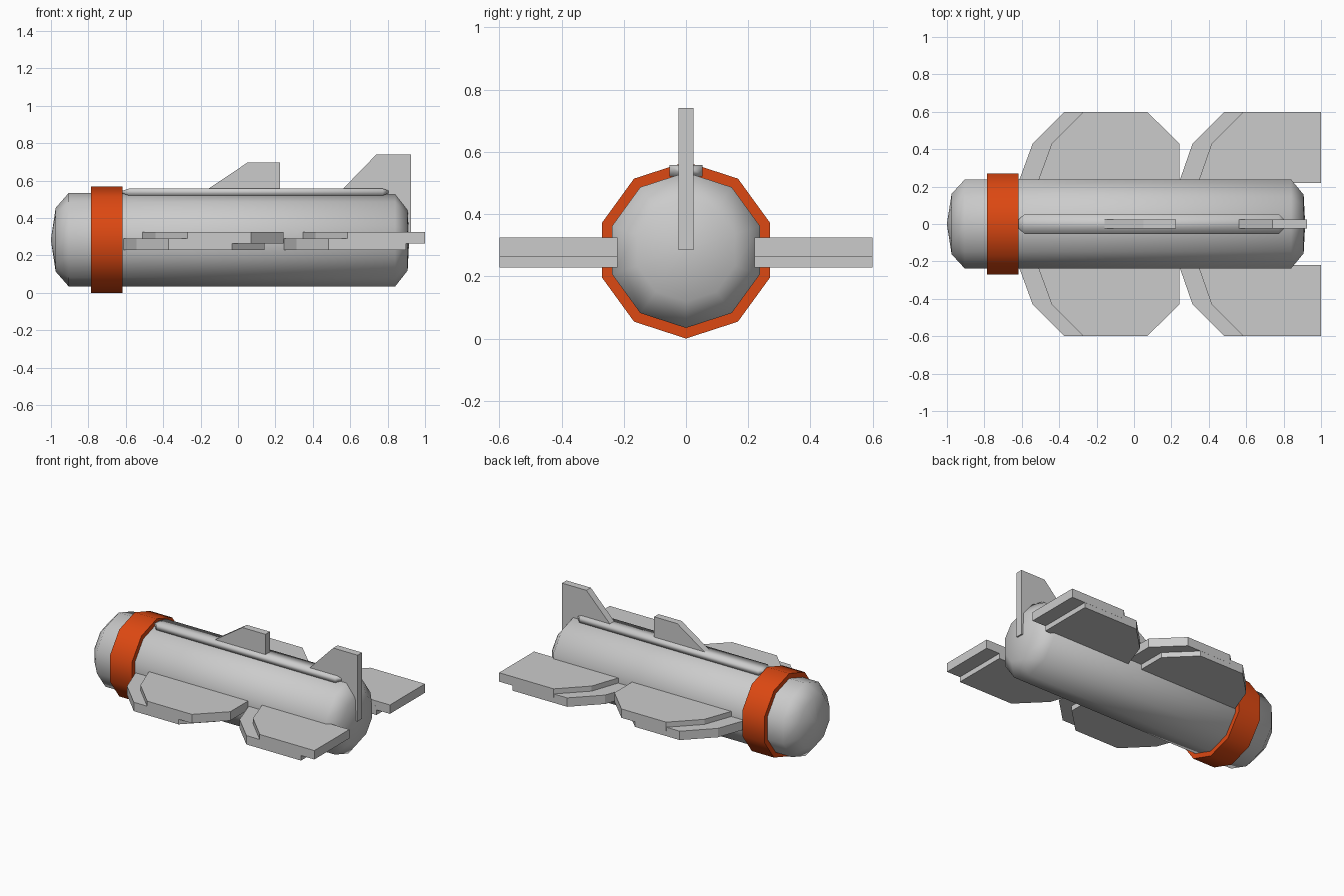
import bpy, bmesh
from math import sin, cos, pi, radians

if "Cube" in bpy.data.objects:
    bpy.data.objects.remove(bpy.data.objects["Cube"])

AXIS_Z = 0.284


def finish(name, bm, smooth=None, color=None):
    bmesh.ops.recalc_face_normals(bm, faces=bm.faces[:])
    me = bpy.data.meshes.new(name)
    bm.to_mesh(me)
    bm.free()
    ob = bpy.data.objects.new(name, me)
    bpy.context.collection.objects.link(ob)
    if smooth:
        bpy.ops.object.select_all(action='DESELECT')
        bpy.context.view_layer.objects.active = ob
        ob.select_set(True)
        bpy.ops.object.shade_smooth_by_angle(angle=radians(smooth))
    if color:
        mat = bpy.data.materials.new(name + "_paint")
        mat.diffuse_color = color
        mat.use_nodes = True
        mat.node_tree.nodes["Principled BSDF"].inputs["Base Color"].default_value = mat.diffuse_color
        me.materials.append(mat)
    return ob


def loft(name, rings, smooth, color=None):
    """Skin a list of equal-length point rings and cap both ends."""
    bm = bmesh.new()
    rings = [[bm.verts.new(p) for p in ring] for ring in rings]
    n = len(rings[0])
    for a, b in zip(rings, rings[1:]):
        for i in range(n):
            j = (i + 1) % n
            bm.faces.new((a[i], a[j], b[j], b[i]))
    bm.faces.new(rings[0])
    bm.faces.new(rings[-1])
    bmesh.ops.remove_doubles(bm, verts=bm.verts[:], dist=1e-5)
    return finish(name, bm, smooth, color)


def turned(name, profile, smooth, color=None, sides=10):
    rings = [[(x, r * sin(2 * pi * i / sides), AXIS_Z + r * cos(2 * pi * i / sides))
              for i in range(sides)] for x, r in profile]
    return loft(name, rings, smooth, color)


def slab(name, outline, to3d, lo, hi):
    """Extrude a 2D outline between two offsets."""
    return loft(name, [[to3d(u, v, w) for u, v in outline] for w in (lo, hi)], None)


# Ten-sided hull with domed ends
turned("hull", [(-1.0, 0.005), (-0.975, 0.17), (-0.905, 0.25),
                (0.84, 0.25), (0.907, 0.165), (0.915, 0.005)], 60)

# Orange collar
turned("collar", [(-0.785, 0.24), (-0.785, 0.284), (-0.617, 0.284), (-0.617, 0.24)],
       50, (0.72, 0.065, 0.006, 1))

# Raised spine with tapered ends
spine = [(-0.618, 0.022, 0.007), (-0.585, 0.053, 0.018),
         (0.775, 0.053, 0.018), (0.806, 0.022, 0.007)]
loft("spine", [[(x, sy * w, 0.539 + sz * h)
                for sy, sz in ((-1, -1), (1, -1), (1, 1), (-1, 1))]
               for x, w, h in spine], 95)

# Upright fins
fins = {
    "dorsal_fin": [(-0.19, 0.535), (-0.16, 0.555), (0.05, 0.696), (0.225, 0.696), (0.225, 0.535)],
    "tail_fin": [(0.56, 0.555), (0.74, 0.74), (0.925, 0.74), (0.925, 0.285), (0.8, 0.285), (0.56, 0.5)],
}
for name, outline in fins.items():
    slab(name, outline, lambda x, z, y: (x, y, z), -0.024, 0.024)

# Two pairs of double-layered wings; the lower layer is shifted forward
wings = {
    "front_wing": [(-0.517, 0.22), (-0.44, 0.43), (-0.27, 0.6),
                   (0.07, 0.6), (0.243, 0.43), (0.243, 0.22)],
    "rear_wing": [(0.342, 0.22), (0.415, 0.43), (0.585, 0.6), (1.0, 0.6), (1.0, 0.22)],
}
for name, outline in wings.items():
    for side, s in (("left", 1), ("right", -1)):
        slab(f"{name}_{side}_upper", outline,
             lambda x, y, z: (x, s * y, z), 0.264, 0.325)
        slab(f"{name}_{side}_lower", outline,
             lambda x, y, z: (x - 0.102, s * y * 0.999, z), 0.229, 0.29)
